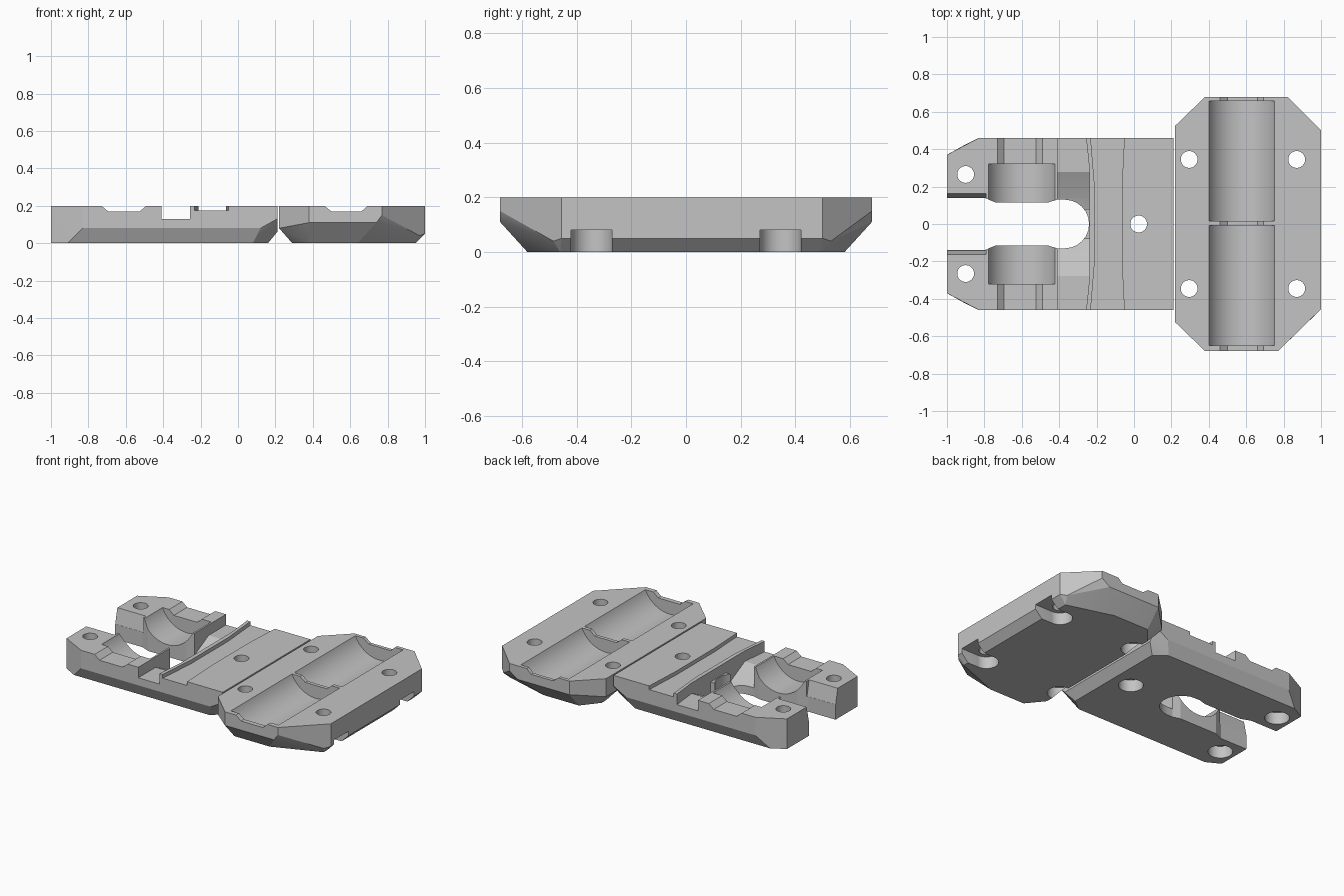
import bpy, bmesh, math
from mathutils import Matrix, Vector

cube = bpy.data.objects.get("Cube")
if cube:
    bpy.data.objects.remove(cube, do_unlink=True)

COLOUR = (0.55, 0.55, 0.55, 1)
grey = bpy.data.materials.new("matte_grey")
grey.use_nodes = True
grey.diffuse_color = COLOUR
grey.node_tree.nodes["Principled BSDF"].inputs["Base Color"].default_value = COLOUR


def add_object(name, bm):
    bmesh.ops.recalc_face_normals(bm, faces=bm.faces)
    mesh = bpy.data.meshes.new(name)
    bm.to_mesh(mesh)
    bm.free()
    mesh.materials.append(grey)
    obj = bpy.data.objects.new(name, mesh)
    bpy.context.collection.objects.link(obj)
    return obj


def hull(name, points):
    """Convex faceted block, merged back into flat polygons."""
    bm = bmesh.new()
    for p in points:
        bm.verts.new(p)
    bmesh.ops.convex_hull(bm, input=bm.verts)
    loose = [v for v in bm.verts if not v.link_faces]
    bmesh.ops.delete(bm, geom=loose, context='VERTS')
    bmesh.ops.dissolve_limit(bm, angle_limit=0.02, verts=bm.verts, edges=bm.edges)
    return add_object(name, bm)


def mirrored(points):
    return [(x, s * y, z) for x, y, z in points for s in (1, -1)]


def prism(outline, axis, low, high):
    """Cutter: an (x, y) or (x, z) outline extruded along the other axis."""
    place = (lambda a, b, h: (a, b, h)) if axis == 'Z' else (lambda a, b, h: (a, h, b))
    bm = bmesh.new()
    face = bm.faces.new([bm.verts.new(place(a, b, low)) for a, b in outline])
    moved = bmesh.ops.extrude_face_region(bm, geom=[face])["geom"]
    shift = Vector(place(0, 0, high - low))
    bmesh.ops.translate(bm, vec=shift, verts=[g for g in moved if isinstance(g, bmesh.types.BMVert)])
    return add_object("cutter", bm)


def rod(centre, radius, length, axis='Z', sides=32):
    bm = bmesh.new()
    turn = Matrix.Rotation(math.pi / 2, 4, 'X') if axis == 'Y' else Matrix()
    bmesh.ops.create_cone(bm, cap_ends=True, segments=sides, radius1=radius, radius2=radius,
                          depth=length, matrix=Matrix.Translation(centre) @ turn)
    return add_object("cutter", bm)


def cut(body, cutter):
    cutter.hide_render = True
    mod = body.modifiers.new("cut", 'BOOLEAN')
    mod.operation, mod.solver, mod.object = 'DIFFERENCE', 'EXACT', cutter
    bpy.context.view_layer.objects.active = body
    bpy.ops.object.modifier_apply(modifier=mod.name)
    bpy.data.objects.remove(cutter, do_unlink=True)


def screw_hole(body, x, y):
    cut(body, rod((x, y, 0.1), 0.045, 0.5))
    cut(body, rod((x, y, 0), 0.075, 0.16))


def finish(body):
    bpy.ops.object.select_all(action='DESELECT')
    body.select_set(True)
    bpy.context.view_layer.objects.active = body
    bpy.ops.object.shade_smooth_by_angle(angle=math.radians(16))


# Forked plate body
fork = hull("forked_plate", mirrored([
    (-1, .37, .2), (-.83, .46, .2), (.21, .46, .2),
    (-.83, .46, .08), (.12, .46, .08), (.21, .46, .13), (.21, .4, .06),
    (-1, .37, 0), (-.91, .42, 0), (.08, .42, 0), (.16, .36, 0)]))

# Open slot between the prongs, with a round inner end
side = [(-1.1, .14), (-.8, .14), (-.74, .115), (-.46, .115), (-.41, .13)]
arc = [(-.37 + .13 * math.cos(t), .13 * math.sin(t))
       for t in (math.radians(90 - 15 * i) for i in range(13))]
cut(fork, prism(side + arc + [(x, -y) for x, y in reversed(side)], 'Z', -.1, .3))

# Small bevel along the inner top edges of the prong tips
for s in (1, -1):
    cut(fork, hull("cutter", [(x, s * y, z) for x in (-1.1, -.79)
                              for y, z in ((.1, .1), (.141, .1), (.165, .21), (.1, .21))]))

# Round cradles in the prongs and the shallow channel leading out of them
cut(fork, rod((-.6, 0, .272), .192, .64, 'Y', 64))
channel = [(-.737, .206), (-.695, .17), (-.525, .17), (-.483, .206)]
cut(fork, prism(channel, 'Y', -.6, .6))

# Cross trench with a bowed wall, its floor curving down toward the slot
cut(fork, prism([(-.41, -.5), (-.26, -.5), (-.237, -.28), (-.237, .28),
                 (-.26, .5), (-.41, .5)], 'Z', .13, .3))
for s in (1, -1):
    cut(fork, hull("cutter", [(x, s * y, z) for x in (-.41, -.237)
                              for y, z in ((.28, .131), (.14, .06), (.08, .04),
                                           (.08, .16), (.28, .16))]))

# Shallow cross groove with slightly flared ends
cut(fork, prism([(-.235, -.5), (-.21, -.2), (-.21, .2), (-.235, .5),
                 (-.05, .5), (-.065, .2), (-.065, -.2), (-.05, -.5)], 'Z', .175, .3))

for x, y in ((-.9, .265), (-.9, -.265), (.025, 0)):
    screw_hole(fork, x, y)
finish(fork)

# Clamp plate body, one free corner cut larger than the other
clamp = hull("clamp_plate", mirrored([
    (.22, .525, .2), (.38, .68, .2), (.22, .525, .08), (.38, .68, .11),
    (.29, .47, 0), (.38, .58, 0), (.64, .58, 0)])
    + [(.82, .68, .2), (1, .5, .2), (.82, .68, .15), (.76, .68, .11), (.88, .62, .15),
       (.97, .53, .04), (.95, .49, 0), (1, .5, .05),
       (.77, -.68, .2), (1, -.455, .2), (.77, -.68, .15), (.74, -.68, .11), (.835, -.617, .15),
       (.97, -.485, .04), (.95, -.46, 0), (1, -.455, .05)])

# Two long cradles split by a thin rib, and the channel through their ends
for s in (1, -1):
    cut(clamp, rod((.577, s * .3325 + .004, .276), .191, .641, 'Y', 64))
cut(clamp, prism([(.453, .206), (.5, .17), (.66, .17), (.7, .206)], 'Y', -.8, .8))

# Screw holes; the outer recesses run out through the edge
for y in (.345, -.345):
    for x in (.295, .87):
        screw_hole(clamp, x, y)
    cut(clamp, prism([(.87, y - .075), (1.1, y - .075), (1.1, y + .075), (.87, y + .075)],
                     'Z', -.1, .08))
finish(clamp)
